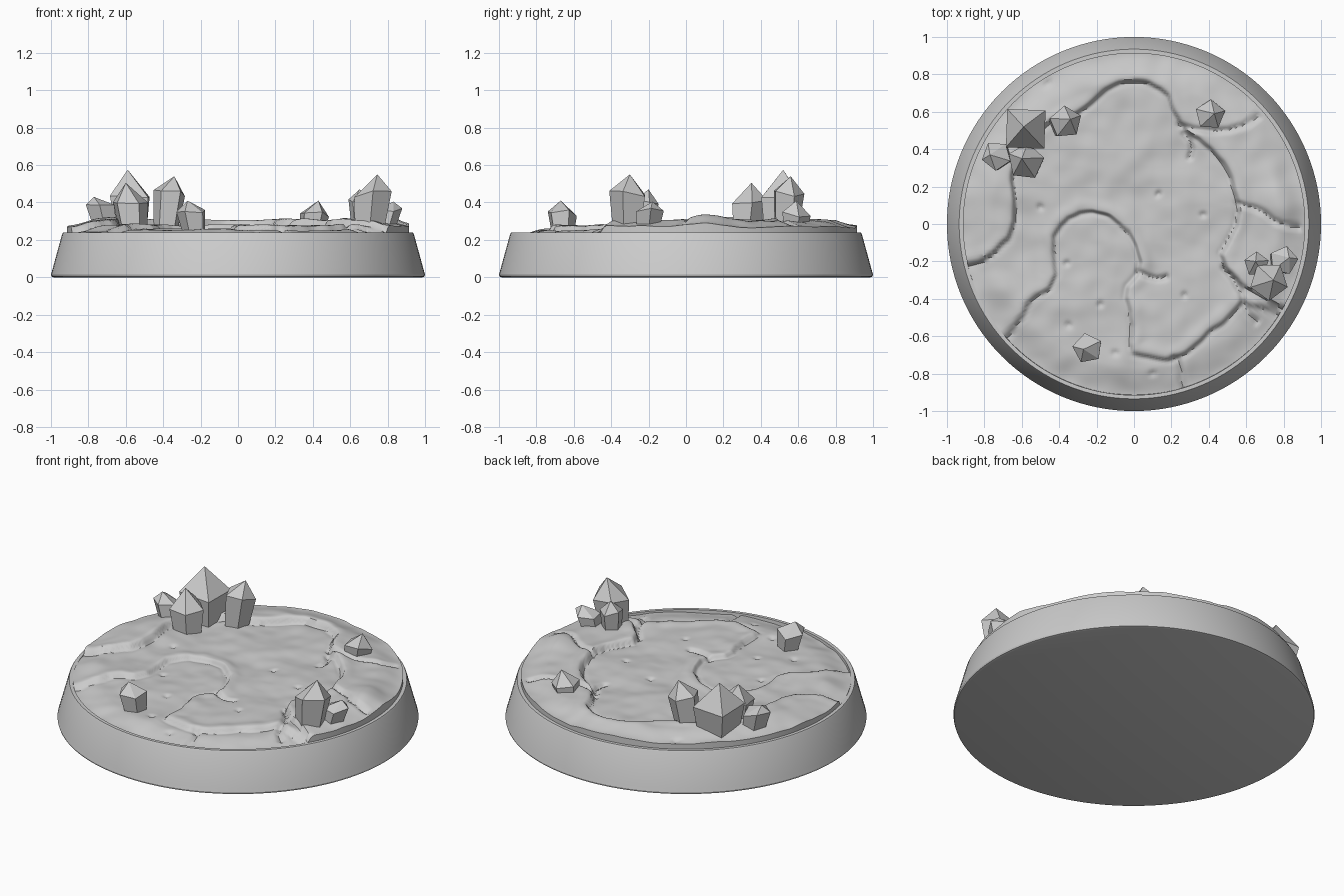
import bpy, bmesh, math, random
from mathutils import Vector, noise

random.seed(4)
cube = bpy.data.objects.get("Cube")
if cube:
    bpy.data.objects.remove(cube, do_unlink=True)

stone = bpy.data.materials.new("grey_stone")
stone.use_nodes = True
GREY = (0.6, 0.6, 0.6, 1)
stone.diffuse_color = GREY
stone.node_tree.nodes["Principled BSDF"].inputs["Base Color"].default_value = GREY


def finish(name, bm, smooth_angle=None):
    bmesh.ops.recalc_face_normals(bm, faces=bm.faces)
    mesh = bpy.data.meshes.new(name)
    bm.to_mesh(mesh)
    bm.free()
    obj = bpy.data.objects.new(name, mesh)
    bpy.context.collection.objects.link(obj)
    mesh.materials.append(stone)
    if smooth_angle:
        bpy.ops.object.select_all(action='DESELECT')
        obj.select_set(True)
        bpy.context.view_layer.objects.active = obj
        bpy.ops.object.shade_smooth_by_angle(angle=math.radians(smooth_angle))
    return obj


def bridge(bm, lower, upper):
    n = len(lower)
    for i in range(n):
        j = (i + 1) % n
        bm.faces.new((lower[i], lower[j], upper[j], upper[i]))


def ring(bm, count, radius, height, centre=(0, 0), turn=0.0):
    verts = []
    for i in range(count):
        a = turn + math.tau * i / count
        x, y = centre[0] + radius * math.cos(a), centre[1] + radius * math.sin(a)
        z = height(x, y) if callable(height) else height
        verts.append(bm.verts.new((x, y, z)))
    return verts


# Tapered round plinth with a softened foot and a narrow flat rim
bm = bmesh.new()
profile = [(.985, 0), (.997, .004), (1, .014), (.994, .035), (.94, .232),
           (.935, .24), (.915, .24), (.912, .2)]
rings = [ring(bm, 128, r, z) for r, z in profile]
for low, high in zip(rings, rings[1:]):
    bridge(bm, low, high)
bm.faces.new(rings[0])
finish("plinth", bm, 30)


# Outlines of the sunken ground levels, as smoothed loops
def soften(points, closed=True):
    out = []
    pairs = zip(points, points[1:] + points[:1]) if closed else zip(points, points[1:])
    for (ax, ay), (bx, by) in pairs:
        out += [(ax * .75 + bx * .25, ay * .75 + by * .25),
                (ax * .25 + bx * .75, ay * .25 + by * .75)]
    return out


basin = soften([(-1.1, -.27), (-.88, -.22), (-.69, -.12), (-.63, .05), (-.66, .3),
                (-.52, .52), (-.27, .61), (-.12, .75), (.05, .77), (.17, .71),
                (.22, .6), (.26, .51), (.38, .44), (.5, .3), (.57, .1), (.54, -.05),
                (.45, -.2), (.62, -.36), (1.1, -.6), (.8, -1.2), (-.9, -1.2)])
front_flat = soften([(-.75, -.66), (-.61, -.52), (-.56, -.4), (-.42, -.33), (-.44, -.1),
                     (-.38, .02), (-.25, .08), (-.1, .03), (0, -.07), (.05, -.25),
                     (-.06, -.36), (0, -.5), (-.03, -.68), (.07, -.71), (.23, -.73),
                     (.4, -.58), (.5, -.5), (.6, -.39), (1.1, -.65), (.8, -1.2), (-.9, -1.2)])
cracks = [soften(c, False) for c in (
    [(.2, .54), (.38, .5), (.55, .5), (.7, .6)],
    [(.52, .12), (.68, .08), (.76, 0), (.92, -.02)],
    [(.45, -.2), (.56, -.34), (.6, -.46), (.67, -.54)],
    [(.2, -.7), (.25, -.76), (.27, -.92)],
    [(0, -.25), (.1, -.29), (.2, -.28)],
    [(.25, .5), (.31, .42), (.3, .34)])]
pits = [(.13, .16), (-.5, .09), (.37, .05), (-.18, -.43), (.27, -.38),
        (-.35, -.54), (-.1, -.69), (-.46, .75), (-.36, -.21), (.1, -.8)]


def line_distance(x, y, pts, closed):
    best = 9.0
    start = 0 if closed else 1
    for i in range(start, len(pts)):
        ax, ay = pts[i - 1]
        dx, dy = pts[i][0] - ax, pts[i][1] - ay
        t = ((x - ax) * dx + (y - ay) * dy) / (dx * dx + dy * dy + 1e-9)
        t = min(1, max(0, t))
        best = min(best, (x - ax - t * dx) ** 2 + (y - ay - t * dy) ** 2)
    return math.sqrt(best)


def signed_distance(x, y, pts):
    inside = False
    for i in range(len(pts)):
        (ax, ay), (bx, by) = pts[i - 1], pts[i]
        if (ay > y) != (by > y) and x < ax + (y - ay) * (bx - ax) / (by - ay):
            inside = not inside
    d = line_distance(x, y, pts, True)
    return d if inside else -d


def step(a, b, v):
    t = min(1, max(0, (v - a) / (b - a)))
    return t * t * (3 - 2 * t)


def bump(x, y, cx, cy, size):
    return math.exp(-((x - cx) ** 2 + (y - cy) ** 2) / size ** 2)


def ground(x, y):
    # Slight wobble keeps the ledges natural
    px = x + .012 * noise.noise(Vector((x * 9, y * 9, 1)))
    py = y + .012 * noise.noise(Vector((x * 9, y * 9, 5)))
    z = .302
    for outline, drop in ((basin, .03), (front_flat, .018)):
        d = signed_distance(px, py, outline)
        z -= drop * step(-.012, .012, d)
        z += .007 * math.exp(-(d + .03) ** 2 / .0012)
        z -= .006 * math.exp(-(d - .012) ** 2 / .0002)
    for crack in cracks:
        z -= .02 * math.exp(-(line_distance(px, py, crack, False) / .014) ** 2)
    for cx, cy in pits:
        z -= .014 * bump(x, y, cx, cy, .016)
    z += .035 * bump(x, y, .8, .12, .12) + .015 * bump(x, y, -.72, .2, .15)
    z += .012 * noise.noise(Vector((x * 4, y * 4, 2)))
    z += .006 * noise.noise(Vector((x * 10, y * 10, 7)))
    return z - .03 * step(.76, .92, math.hypot(x, y))


# Rocky ground disc set inside the rim
bm = bmesh.new()
SPOKES, LAPS, EDGE = 300, 84, .915
previous = ring(bm, SPOKES, EDGE, .2)
for lap in range(LAPS, 0, -1):
    current = ring(bm, SPOKES, EDGE * lap / LAPS, ground)
    bridge(bm, previous, current)
    previous = current
middle = bm.verts.new((0, 0, ground(0, 0)))
for i in range(SPOKES):
    bm.faces.new((previous[i], previous[(i + 1) % SPOKES], middle))
finish("rocky_ground", bm, 50)


# Faceted crystals: narrow foot, wide shoulder, off-centre point
def crystal(name, foot, tip, radius, shoulder, sides, turn):
    bm = bmesh.new()
    lean = (shoulder - .22) / (tip[2] - .22)
    mid = [f + (t - f) * lean * .7 for f, t in zip(foot, tip)]
    low = ring(bm, sides, radius * .74, .22, foot, turn)
    high = ring(bm, sides, radius, shoulder, mid, turn)
    for v in high:
        v.co.z += random.uniform(-.02, .02)
    bridge(bm, low, high)
    point = bm.verts.new(tip)
    for i in range(sides):
        bm.faces.new((high[i], high[(i + 1) % sides], point))
    bm.faces.new(low)
    finish(name, bm)


crystal("tall_crystal", (-.57, .5), (-.59, .52, .575), .145, .44, 4, .75)
crystal("leaning_crystal", (-.39, .53), (-.34, .56, .54), .088, .45, 5, .4)
crystal("near_crystal", (-.56, .32), (-.6, .35, .505), .1, .41, 5, .2)
crystal("outer_crystal", (-.7, .36), (-.77, .37, .43), .08, .375, 5, .9)
crystal("rear_crystal", (.39, .58), (.43, .59, .41), .082, .335, 5, .25)
crystal("front_crystal", (-.23, -.66), (-.27, -.67, .41), .082, .345, 5, .5)
crystal("side_crystal", (.7, -.31), (.745, -.3, .55), .105, .445, 5, .95)
crystal("side_crystal_inner", (.66, -.23), (.65, -.2, .47), .068, .4, 5, .3)
crystal("side_crystal_outer", (.77, -.21), (.83, -.18, .405), .078, .355, 5, .1)
